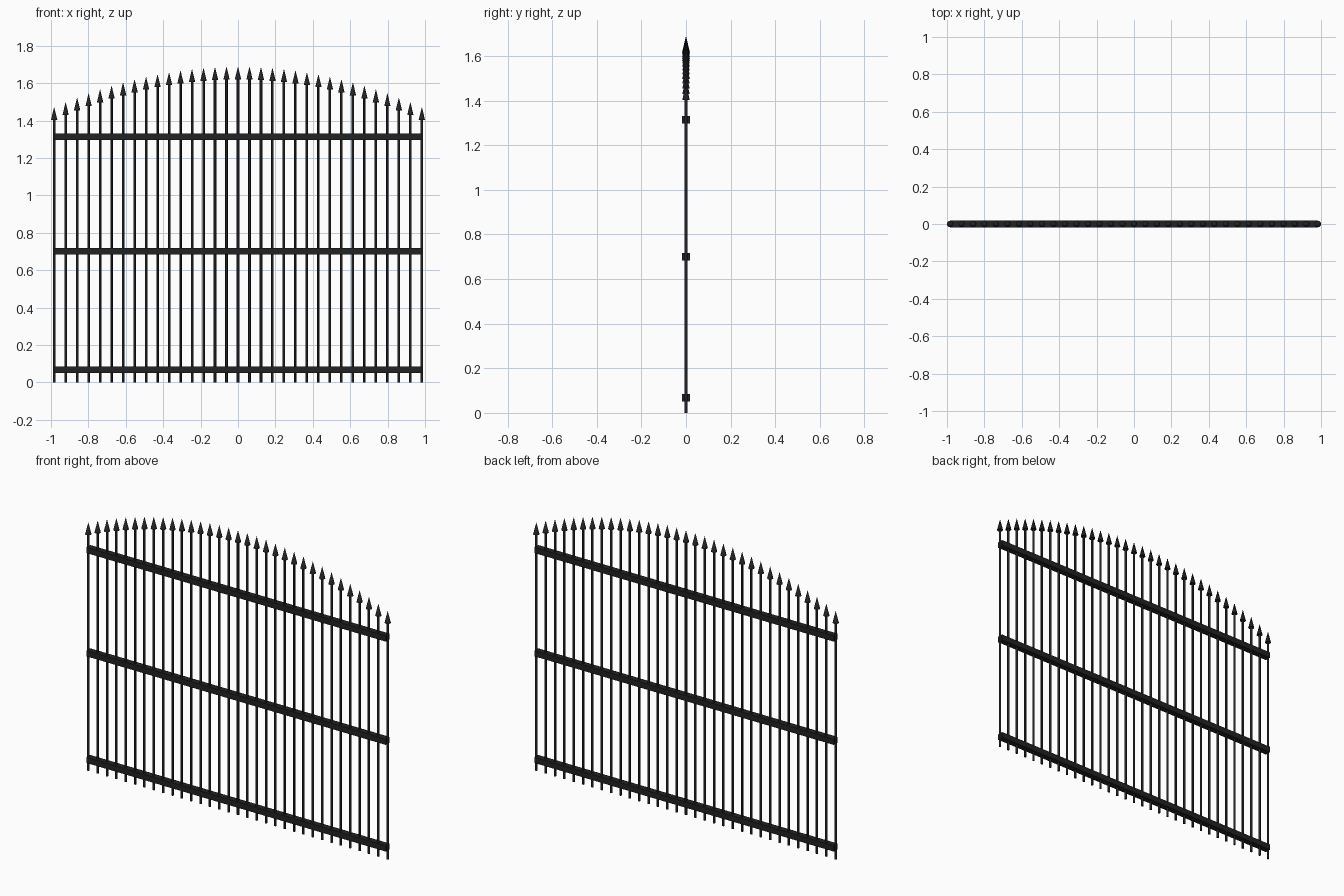
import bpy

cube = bpy.data.objects.get("Cube")
if cube:
    bpy.data.objects.remove(cube, do_unlink=True)

iron = bpy.data.materials.new("black_iron")
iron.use_nodes = True
iron.diffuse_color = (0.016, 0.016, 0.017, 1)
iron.node_tree.nodes["Principled BSDF"].inputs["Base Color"].default_value = iron.diffuse_color

COUNT = 33
HALF = 0.983          # x of the outermost bars
TIP_R, TIP_H = 0.017, 0.07
PEAK, DROP = 1.69, 0.217


def finish(name, smooth=True):
    obj = bpy.context.object
    obj.name = name
    obj.data.materials.append(iron)
    if smooth:
        bpy.ops.object.shade_smooth_by_angle()
    return obj


# Upright bars with spear tips, following an arched top
for i in range(COUNT):
    t = 2 * i / (COUNT - 1) - 1
    x = t * HALF
    tip = PEAK - DROP * t * t
    base = tip - TIP_H
    bpy.ops.mesh.primitive_cylinder_add(vertices=12, radius=0.0068, depth=base,
                                        location=(x, 0, base / 2))
    finish(f"upright_bar_{i + 1}")
    bpy.ops.mesh.primitive_cone_add(vertices=16, radius1=TIP_R, radius2=0, depth=TIP_H,
                                    location=(x, 0, base + TIP_H / 2))
    finish(f"spear_tip_{i + 1}")

# Horizontal rails
for name, z in (("bottom_rail", 0.068), ("middle_rail", 0.701), ("top_rail", 1.314)):
    bpy.ops.mesh.primitive_cube_add(size=1, location=(0, 0, z))
    rail = finish(name, smooth=False)
    rail.scale = (2 * HALF, 0.036, 0.034)
